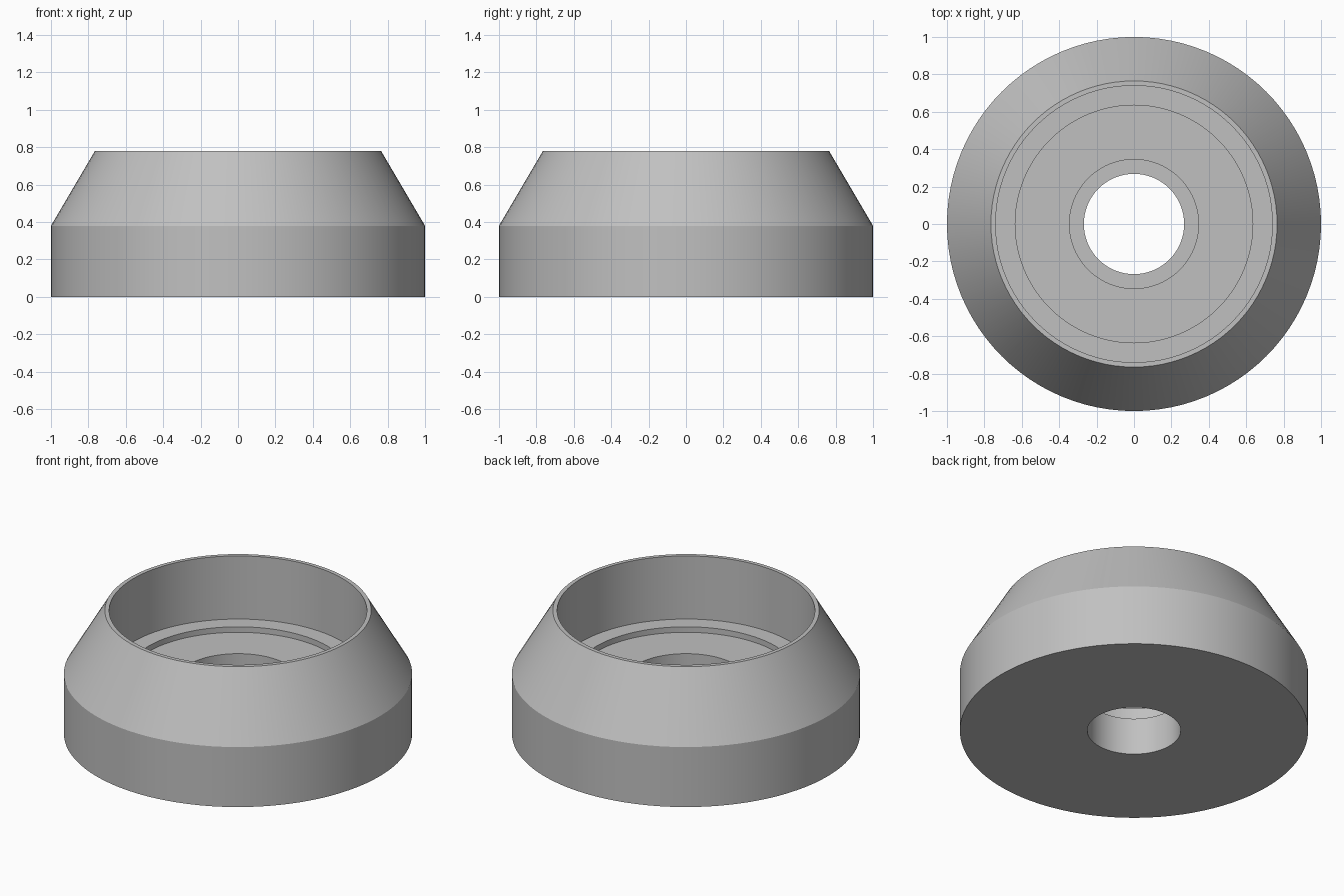
import bpy
import bmesh
import math

if "Cube" in bpy.data.objects:
    bpy.data.objects.remove(bpy.data.objects["Cube"], do_unlink=True)

SEGMENTS = 96

# Plain grey material
grey = bpy.data.materials.new("plain_grey")
grey.use_nodes = True
colour = (0.53, 0.53, 0.53, 1)
grey.diffuse_color = colour
grey.node_tree.nodes["Principled BSDF"].inputs["Base Color"].default_value = colour

# Closed cross-section (radius, height)
profile = [
    (0.268, 0), (1, 0), (1, 0.38), (0.765, 0.78),   # underside, wall, tapered shoulder
    (0.74, 0.78), (0.74, 0.38),                     # thin rim, cup wall
    (0.635, 0.38), (0.635, 0.345),                  # ledge, shallow recess
    (0.345, 0.345), (0.345, 0.234), (0.268, 0.234), # counterbore, through hole
]


def lathe(name, points, material):
    bm = bmesh.new()
    rings = []
    for r, z in points:
        rings.append([bm.verts.new((r * math.cos(a), r * math.sin(a), z))
                      for a in (math.tau * i / SEGMENTS for i in range(SEGMENTS))])
    for k, lower in enumerate(rings):
        upper = rings[(k + 1) % len(rings)]
        for i in range(SEGMENTS):
            j = (i + 1) % SEGMENTS
            bm.faces.new((lower[i], lower[j], upper[j], upper[i]))
    bmesh.ops.recalc_face_normals(bm, faces=bm.faces)
    mesh = bpy.data.meshes.new(name)
    bm.to_mesh(mesh)
    bm.free()
    mesh.materials.append(material)
    obj = bpy.data.objects.new(name, mesh)
    bpy.context.collection.objects.link(obj)
    return obj


# Round cup with stepped floor and central hole
cup = lathe("stepped_cup", profile, grey)
bpy.ops.object.select_all(action="DESELECT")
cup.select_set(True)
bpy.context.view_layer.objects.active = cup
bpy.ops.object.shade_smooth_by_angle(angle=math.radians(25))
